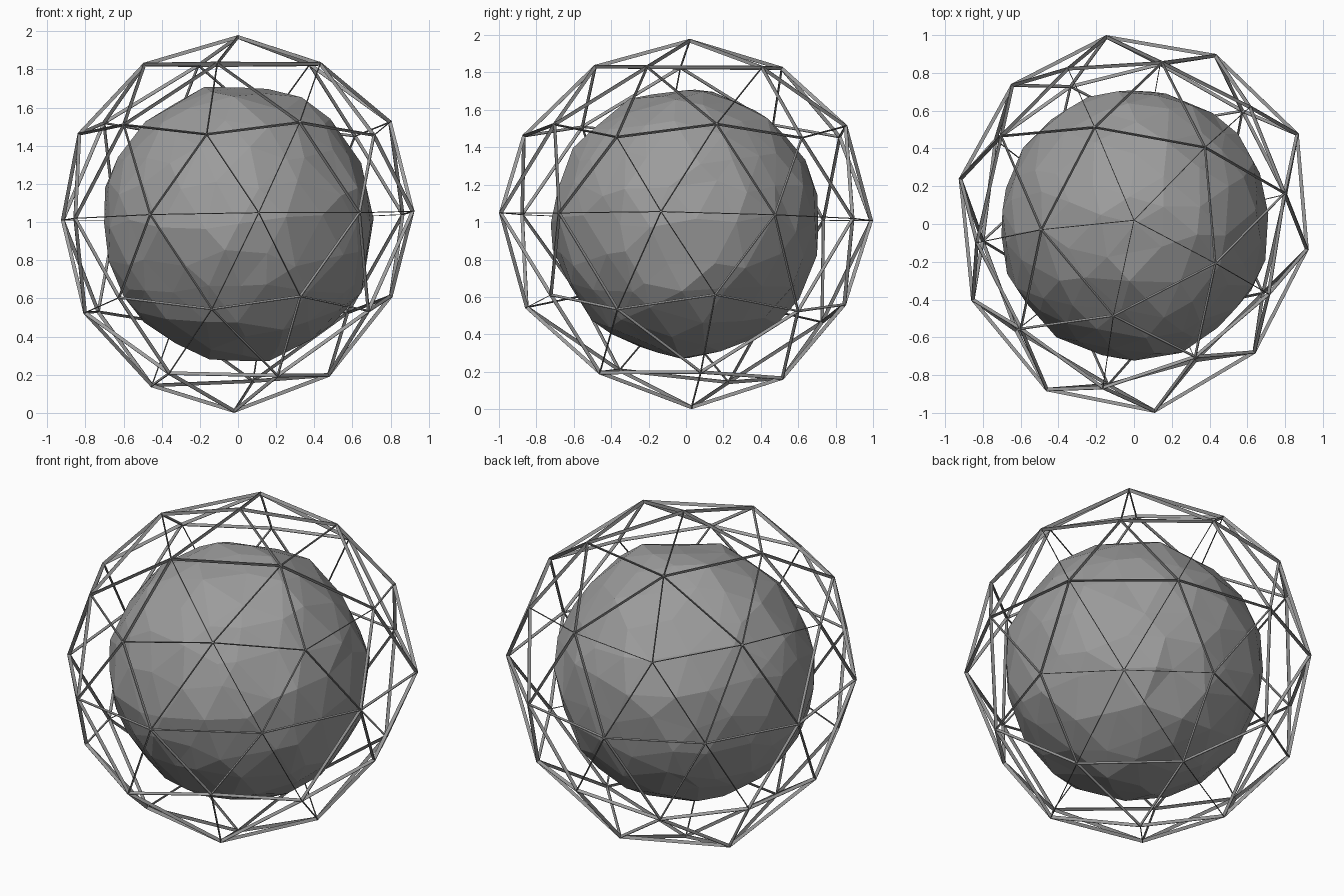
import bpy, bmesh, math, random
from mathutils import Matrix, Vector

if "Cube" in bpy.data.objects:
    bpy.data.objects.remove(bpy.data.objects["Cube"])

CENTRE = Vector((0, 0, 0.995))
random.seed(7)

grey = bpy.data.materials.new("dark_grey")
grey.diffuse_color = (0.33, 0.33, 0.33, 1)
grey.use_nodes = True
grey.node_tree.nodes["Principled BSDF"].inputs["Base Color"].default_value = grey.diffuse_color


def ico(subdiv, radius, turn=0.0):
    bm = bmesh.new()
    bmesh.ops.create_icosphere(
        bm, subdivisions=subdiv, radius=radius,
        matrix=Matrix.Translation(CENTRE) @ Matrix.Rotation(math.radians(turn), 4, 'Z'))
    return bm


def finish(bm, name):
    bmesh.ops.recalc_face_normals(bm, faces=bm.faces)
    mesh = bpy.data.meshes.new(name)
    bm.to_mesh(mesh)
    bm.free()
    mesh.materials.append(grey)
    obj = bpy.data.objects.new(name, mesh)
    bpy.context.collection.objects.link(obj)
    return obj


# Slightly irregular joints of the cage, ring by ring from the top
JOINTS = [Vector(p) for p in (
    (0, .02, 1.98),
    (.38, .41, 1.835), (-.21, .517, 1.83), (-.495, -.03, 1.835), (-.11, -.49, 1.84), (.435, -.21, 1.838),
    (.62, .625, 1.455), (-.353, .83, 1.46), (-.84, -.1, 1.467), (-.166, -.875, 1.465), (.72, -.375, 1.46),
    (.15, .862, 1.518), (-.71, .47, 1.525), (-.605, -.56, 1.515), (.327, -.71, 1.528), (.805, .165, 1.53),
    (.435, .9, 1.02), (.872, .48, 1.04), (.925, -.135, 1.057), (.643, -.685, 1.05), (.11, -1.0, 1.05),
    (-.465, -.885, 1.04), (-.862, -.405, 1.02), (-.928, .24, 1.01), (-.65, .742, 1.01), (-.147, 1.0, 1.008),
    (-.63, -.57, .60), (.33, -.73, .607), (.81, .158, .608), (.14, .855, .555), (-.74, .45, .525),
    (-.138, -.86, .54), (.69, -.37, .53), (.58, .605, .52), (-.34, .735, .46), (-.81, -.09, .52),
    (.48, .08, .19), (.08, .52, .158), (-.456, .23, .135), (-.364, -.36, .2), (.21, -.465, .187),
    (-.02, .03, 0))]

# Cage: thin deep strut along every edge of a 42-point sphere
guide = ico(2, 0.985, 43)
for v in guide.verts:
    v.co = min(JOINTS, key=lambda p: (p - v.co).length)

cage = bmesh.new()
WIDTH, DEPTH = 0.002, 0.02
for e in guide.edges:
    a, b = (v.co for v in e.verts)
    side = (b - a).cross((a + b) / 2 - CENTRE).normalized() * WIDTH
    loops = []
    for p in (a, b):
        q = p - (p - CENTRE).normalized() * DEPTH
        loops.append([cage.verts.new(c) for c in (p - side, p + side, q + side, q - side)])
    s, t = loops
    cage.faces.new(s)
    cage.faces.new(t[::-1])
    for i in range(4):
        j = (i + 1) % 4
        cage.faces.new((s[j], s[i], t[i], t[j]))
guide.free()
finish(cage, "wire_cage")

# Core: faceted rock with jittered points and a few broad bumps and dents
BUMPS = ((.8, 0, -.6, .02), (.6, 0, .8, .025), (.3, 0, .95, .02), (-.2, -.1, 1, .02),
         (.05, -.1, 1, -.02), (-.5, -.75, -.4, -.025), (.2, 0, -1, .015), (1, 0, 0, -.015))
rock = ico(3, 0.72, 20)
for v in rock.verts:
    d = (v.co - CENTRE).normalized()
    r = 0.718 + random.uniform(-0.014, 0.014)
    for x, y, z, amount in BUMPS:
        r += amount * math.exp(-(d.angle(Vector((x, y, z))) / 0.28) ** 2)
    d += Vector([random.uniform(-0.07, 0.07) for _ in range(3)])
    v.co = CENTRE + d.normalized() * r
finish(rock, "rock_core")
